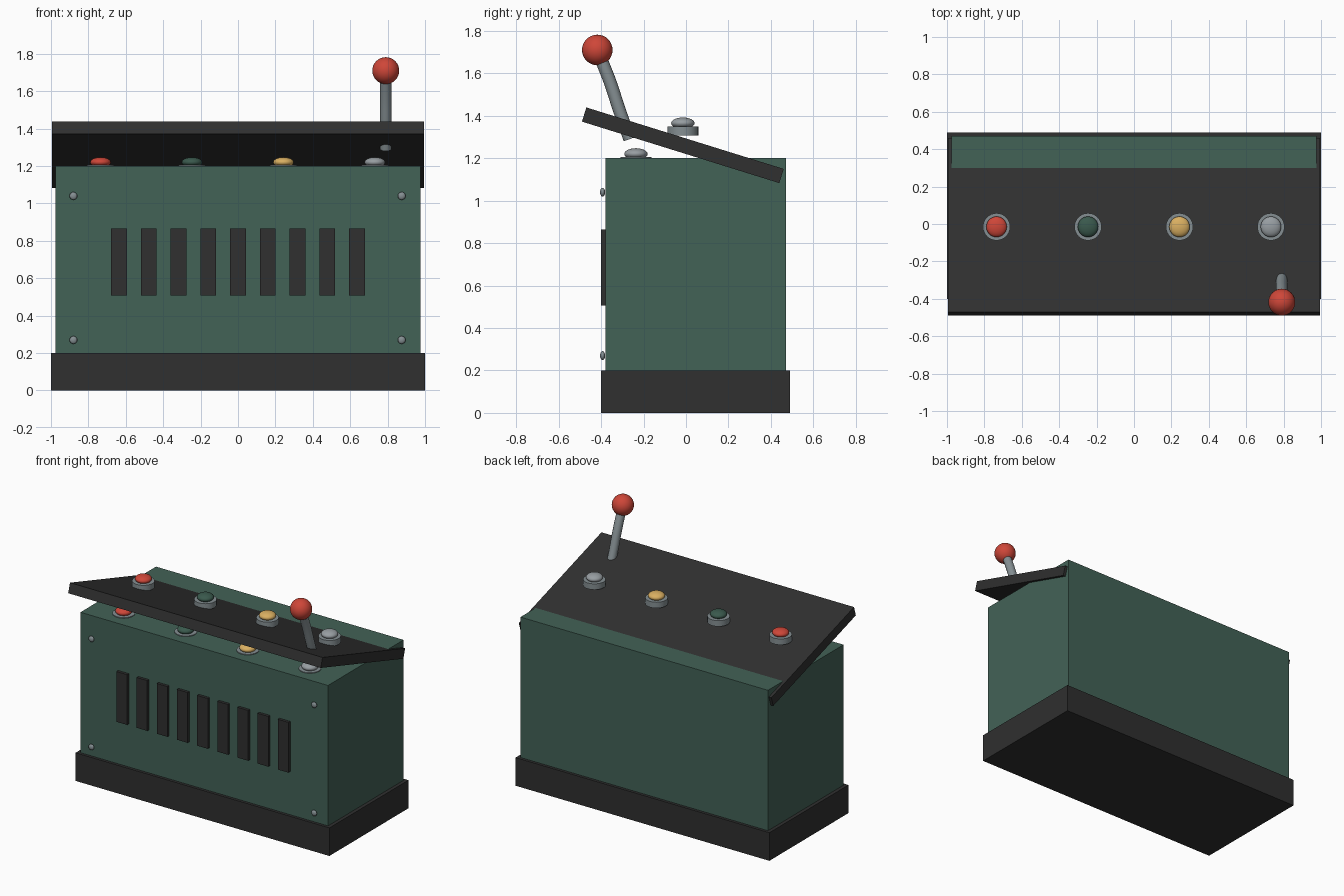
import bpy
import math
from mathutils import Matrix

cube = bpy.data.objects.get("Cube")
if cube:
    bpy.data.objects.remove(cube, do_unlink=True)


def material(name, *rgb):
    mat = bpy.data.materials.new(name)
    mat.use_nodes = True
    color = (*rgb, 1)
    mat.diffuse_color = color
    node = next(n for n in mat.node_tree.nodes if n.type == "BSDF_PRINCIPLED")
    node.inputs["Base Color"].default_value = color
    return mat


green = material("cabinet green", .055, .122, .094)
dark = material("charcoal", .029, .029, .029)
metal = material("steel", .235, .275, .29)
red = material("red", .62, .062, .04)
yellow = material("yellow", .70, .43, .12)
grey = material("light grey", .31, .34, .36)
button_green = material("button green", .042, .1, .074)


def finish(name, mat, smooth=False):
    obj = bpy.context.object
    obj.name = name
    obj.data.materials.append(mat)
    if smooth:
        bpy.ops.object.shade_smooth_by_angle(angle=math.radians(40))
    return obj


def box(name, mat, x, y, z, tilt=0):
    """Box from (low, high) ranges, optionally tilted about x."""
    spans = (x, y, z)
    center = [(a + b) / 2 for a, b in spans]
    bpy.ops.mesh.primitive_cube_add(size=1, location=center, rotation=(tilt, 0, 0))
    obj = finish(name, mat)
    obj.data.transform(Matrix.Diagonal([b - a for a, b in spans] + [1]))
    return obj


def ellipsoid(name, mat, center, radii, segments=32):
    bpy.ops.mesh.primitive_uv_sphere_add(segments=segments, ring_count=segments // 2,
                                         radius=1, location=center)
    obj = finish(name, mat, True)
    obj.data.transform(Matrix.Diagonal((*radii, 1)))
    return obj


def push_button(name, mat, x, y, top):
    bpy.ops.mesh.primitive_cylinder_add(vertices=32, radius=.073, depth=.042,
                                        location=(x, y, top - .021))
    finish(name + "_collar", metal, True)
    ellipsoid(name + "_cap", mat, (x, y, top + .015), (.055, .055, .027))


# Cabinet, plinth and sloping control panel
box("plinth", dark, (-1, 1), (-.4, .49), (0, .2))
box("cabinet", green, (-.975, .975), (-.38, .47), (.01, 1.2))
box("control_panel", dark, (-.995, .995), (-.502, .472), (1.226, 1.296),
    tilt=-math.radians(17.3))

# Front vent slats
for i in range(9):
    x = (i - 4) * .159
    box(f"vent_slat_{i + 1}", dark, (x - .042, x + .042), (-.4, -.37), (.507, .865))

# Corner bolts
for side, x in (("right", -.88), ("left", .875)):
    for level, z in (("lower", .27), ("upper", 1.04)):
        ellipsoid(f"{level}_{side}_bolt", metal, (x, -.393, z), (.021, .012, .021), 16)

# Two rows of push buttons: on the panel and on the cabinet top
for i, mat in enumerate((red, button_green, yellow, grey)):
    x = -.735 + i * .489
    push_button(f"panel_button_{i + 1}", mat, x, -.015, 1.35)
    push_button(f"cabinet_button_{i + 1}", mat, x, -.236, 1.205)

# Curved lever with a ball knob
curve = bpy.data.curves.new("lever", "CURVE")
curve.dimensions = "3D"
curve.bevel_depth = .03
curve.bevel_resolution = 4
curve.use_fill_caps = True
path = [(-.265, 1.29), (-.315, 1.43), (-.358, 1.56), (-.418, 1.71)]
spline = curve.splines.new("BEZIER")
spline.bezier_points.add(len(path) - 1)
for point, (y, z) in zip(spline.bezier_points, path):
    point.co = (.79, y, z)
    point.handle_left_type = point.handle_right_type = "AUTO"
lever = bpy.data.objects.new("lever", curve)
bpy.context.collection.objects.link(lever)
curve.materials.append(metal)
ellipsoid("lever_knob", red, (.79, -.418, 1.71), (.072, .072, .072))
